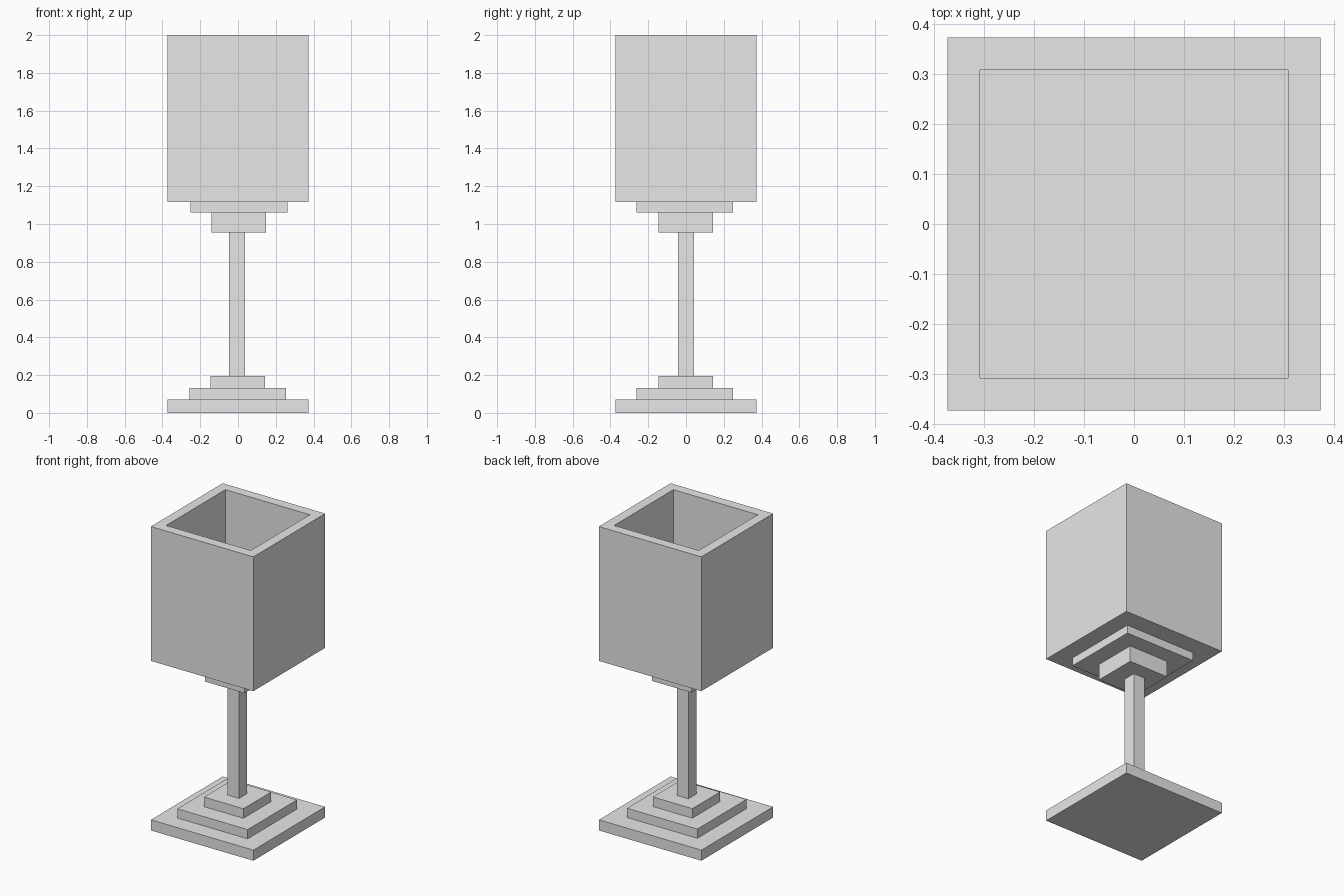
import bpy, bmesh
from mathutils import Vector

if "Cube" in bpy.data.objects:
    bpy.data.objects.remove(bpy.data.objects["Cube"], do_unlink=True)

# Single plain grey material
grey = bpy.data.materials.new("plain_grey")
grey.use_nodes = True
colour = (0.8, 0.8, 0.8, 1)
grey.diffuse_color = colour
grey.node_tree.nodes["Principled BSDF"].inputs["Base Color"].default_value = colour


def block(name, half, bottom, top, x=0, y=0, wall=0, floor=0):
    """Square block; with a wall thickness it is hollowed down to the floor."""
    bm = bmesh.new()
    bmesh.ops.create_cube(bm, size=1)
    bmesh.ops.scale(bm, vec=(2 * half, 2 * half, top - bottom), verts=bm.verts)
    bmesh.ops.translate(bm, vec=(x, y, (top + bottom) / 2), verts=bm.verts)
    if wall:
        lid = max(bm.faces, key=lambda f: f.calc_center_median().z)
        bmesh.ops.inset_region(bm, faces=[lid], thickness=wall)
        well = bmesh.ops.extrude_face_region(bm, geom=[lid])["geom"]
        verts = [v for v in well if isinstance(v, bmesh.types.BMVert)]
        bmesh.ops.translate(bm, vec=Vector((0, 0, floor - top)), verts=verts)
        if lid.is_valid:
            bmesh.ops.delete(bm, geom=[lid], context="FACES_ONLY")
        bmesh.ops.recalc_face_normals(bm, faces=bm.faces)
    mesh = bpy.data.meshes.new(name)
    bm.to_mesh(mesh)
    bm.free()
    mesh.materials.append(grey)
    obj = bpy.data.objects.new(name, mesh)
    bpy.context.collection.objects.link(obj)
    return obj


# Stepped foot
block("foot_bottom", 0.373, 0, 0.07)
block("foot_middle", 0.256, 0.07, 0.131, x=-0.002, y=-0.006)
block("foot_top", 0.144, 0.131, 0.194, x=-0.002, y=-0.002)

# Stem
block("stem", 0.042, 0.194, 0.956, x=-0.005)

# Stepped collar under the bowl
block("collar_lower", 0.144, 0.956, 1.062, x=0.005, y=-0.002)
block("collar_upper", 0.256, 1.062, 1.116, x=0.005, y=-0.006)

# Hollow square bowl
block("bowl", 0.373, 1.116, 2, wall=0.092, floor=1.21)
